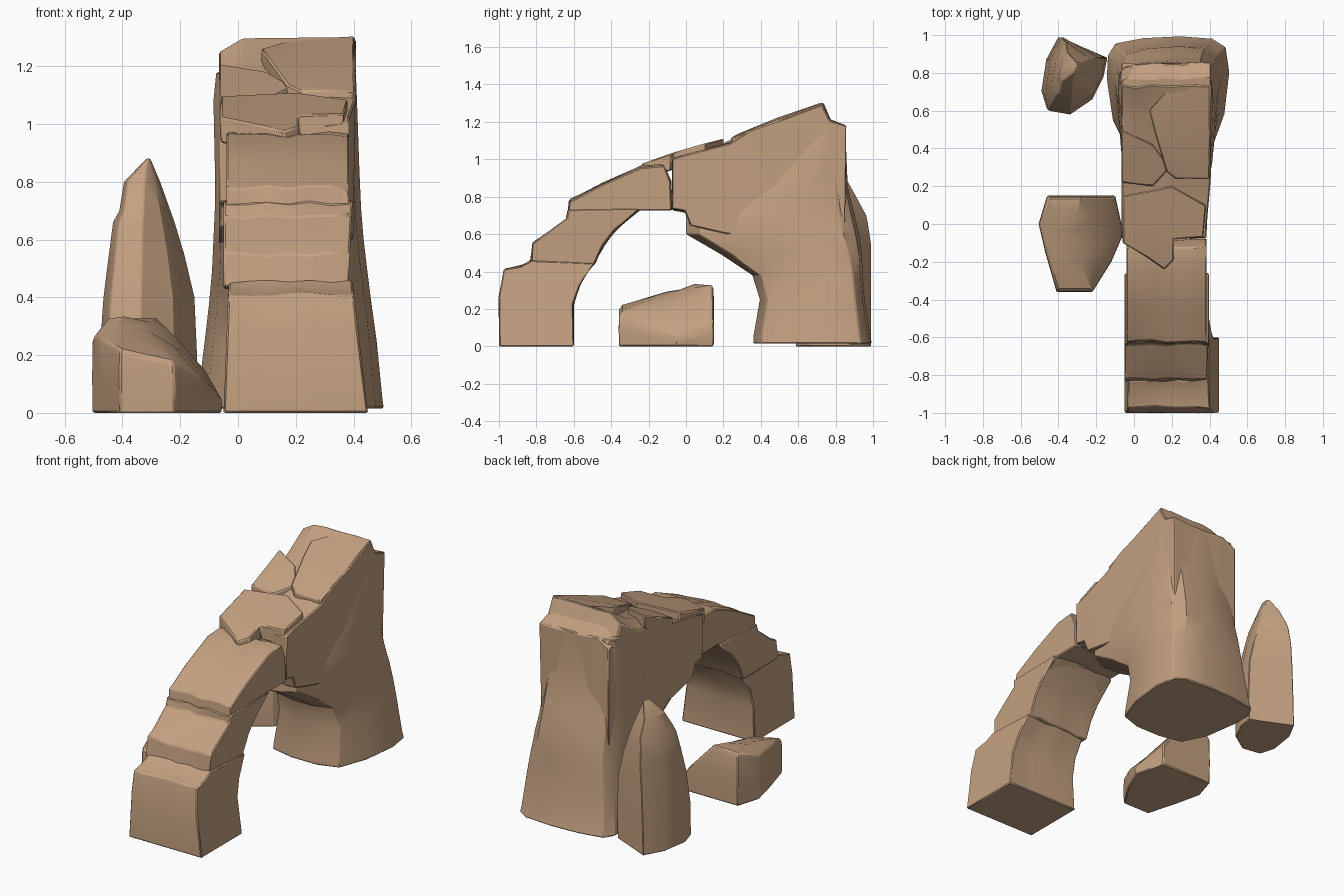
import bpy, bmesh, math, random
from mathutils import Vector

random.seed(7)
old = bpy.data.objects.get("Cube")
if old:
    bpy.data.objects.remove(old, do_unlink=True)

stone = bpy.data.materials.new("sandstone")
stone.use_nodes = True
COLOUR = (0.55, 0.355, 0.22, 1)
stone.diffuse_color = COLOUR
stone.node_tree.nodes["Principled BSDF"].inputs["Base Color"].default_value = COLOUR


def lerp_table(table, t):
    """Linear lookup in a sorted list of (key, value)."""
    for (a, va), (b, vb) in zip(table, table[1:]):
        if t <= b:
            return va + (vb - va) * max(0, (t - a) / (b - a))
    return table[-1][1]


def finish(name, bm, bevel):
    bmesh.ops.recalc_face_normals(bm, faces=bm.faces)
    big = [f for f in bm.faces if len(f.verts) > 4]
    bmesh.ops.triangulate(bm, faces=big)
    mesh = bpy.data.meshes.new(name)
    bm.to_mesh(mesh)
    bm.free()
    obj = bpy.data.objects.new(name, mesh)
    bpy.context.collection.objects.link(obj)
    mesh.materials.append(stone)
    mod = obj.modifiers.new("worn_edges", "BEVEL")
    mod.width, mod.segments, mod.angle_limit = bevel, 1, math.radians(40)
    bpy.ops.object.select_all(action="DESELECT")
    bpy.context.view_layer.objects.active = obj
    obj.select_set(True)
    bpy.ops.object.shade_smooth_by_angle(angle=math.radians(28))
    return obj


def loft(name, rings, bevel=0.006):
    """Skin a stack of equal-length point rings and cap both ends."""
    bm = bmesh.new()
    loops = [[bm.verts.new(p) for p in ring] for ring in rings]
    for a, b in zip(loops, loops[1:]):
        for i in range(len(a)):
            j = (i + 1) % len(a)
            bm.faces.new((a[i], a[j], b[j], b[i]))
    bm.faces.new(loops[0])
    bm.faces.new(loops[-1])
    return finish(name, bm, bevel)


def block(name, profile, left, right, shape=None, wear=0.007, cuts=6):
    """Side profile (y, z) carried across x; left and right give x at a height."""
    rings = []
    for k in range(cuts + 1):
        t, ring = k / cuts, []
        for y, z in profile:
            x = left(z) + (right(z) - left(z)) * t
            r = wear if z > 0.01 else 0
            p = Vector((x, y + random.uniform(-r, r), z + random.uniform(-r, r)))
            ring.append(shape(p) if shape else p)
        rings.append(ring)
    return loft(name, rings)


# Slope of the ramp along the top of the arch
RAMP = [(-0.62, 0.76), (-0.24, 0.965), (0, 1.05), (0.24, 1.11), (0.35, 1.17), (0.73, 1.3), (0.77, 1.22)]


def slab(name, outline, rise, depth):
    """Broken stone layer sunk into the ramp."""
    rings = [[(x, y, lerp_table(RAMP, y) + h) for x, y in outline] for h in (rise - depth, rise)]
    return loft(name, rings)


# Front foot of the arch
block("arch_foot",
      [(-1, 0), (-0.6, 0), (-0.605, 0.22), (-0.57, 0.33), (-0.5, 0.44), (-0.83, 0.455),
       (-0.88, 0.43), (-0.97, 0.41), (-0.995, 0.27)],
      lambda z: -0.05 + 0.04 * z, lambda z: 0.45 - 0.12 * z)

# Leaning stones of the arch
block("arch_lower_stone",
      [(-0.83, 0.44), (-0.49, 0.435), (-0.44, 0.54), (-0.38, 0.62), (-0.25, 0.73), (-0.63, 0.73),
       (-0.64, 0.68), (-0.76, 0.59), (-0.82, 0.55)],
      lambda z: -0.05, lambda z: 0.39 + 0.05 * (z - 0.6))
block("arch_upper_stone",
      [(-0.63, 0.70), (-0.42, 0.6), (-0.25, 0.73), (-0.07, 0.73), (-0.08, 0.88), (-0.12, 0.97),
       (-0.24, 0.96), (-0.45, 0.87), (-0.62, 0.78)],
      lambda z: -0.04, lambda z: 0.385)


def weather_crown(p):
    """Lower the ramp beside the raised layers, round the crown, slim the front."""
    if p.z > 1.08 and p.x < 0.1 and p.y < 0.7:
        p.z -= 0.03
    if p.z > 1.15 and p.x < 0:
        p.z -= 0.05
    if p.y < 0.1 and p.x > 0.3:
        p.x -= 0.02
    return p


# Keystone and crown in one mass
block("arch_crown",
      [(-0.07, 0.73), (0, 0.72), (0.02, 0.65), (0.2, 0.6), (0.6, 0.55), (0.85, 0.5),
       (0.85, 1.18), (0.77, 1.21), (0.73, 1.3), (0.55, 1.22), (0.35, 1.15), (0.24, 1.09),
       (0, 1.03), (-0.07, 1.0)],
      lambda z: -0.065, lambda z: 0.39 + 0.015 * z, weather_crown)

# Rear pillar: rounded footprint, flared at the ground, haunch reaching forward under the crown
PLAN = [(0, 0.65), (0.05, 0.3), (0.17, 0.05), (0.4, 0), (0.65, 0), (0.86, 0.07), (0.96, 0.35),
        (1, 0.7), (0.97, 0.91), (0.86, 0.98), (0.6, 1), (0.3, 0.985), (0.07, 0.94), (0.01, 0.84)]
LEVELS = [(0.015, -0.145, 0.505, 0.36, 0.995), (0.05, -0.14, 0.5, 0.36, 0.985),
          (0.25, -0.115, 0.48, 0.395, 0.955), (0.38, -0.1, 0.462, 0.355, 0.945),
          (0.49, -0.09, 0.448, 0.19, 0.94), (0.6, -0.085, 0.435, 0, 0.925),
          (0.71, -0.08, 0.426, 0, 0.9), (0.85, -0.08, 0.42, 0.2, 0.865),
          (1.08, -0.085, 0.412, 0.4, 0.855), (1.18, -0.075, 0.408, 0.62, 0.85)]
loft("rear_pillar", [[(x0 + (x1 - x0) * u, y0 + (y1 - y0) * v, z) for u, v in PLAN]
                     for z, x0, x1, y0, y1 in LEVELS])

# Broken layers on the ramp
slab("keystone_tongue", [(-0.06, -0.1), (0.06, -0.17), (0.16, -0.24), (0.21, -0.19), (0.21, -0.08),
                         (0.365, -0.07), (0.38, 0.1), (0.2, 0.2), (-0.06, 0.15)], 0.01, 0.09)
slab("crown_layer", [(0.17, 0.28), (0.22, 0.24), (0.4, 0.24), (0.405, 0.73), (0.2, 0.735),
                     (0.08, 0.6), (0.11, 0.48)], 0.005, 0.09)
slab("left_layer", [(-0.065, 0.22), (0.1, 0.2), (0.19, 0.3), (0.1, 0.42), (-0.065, 0.5)], -0.012, 0.08)

# Standing spire beside the pillar: sheer back, stepped left shoulder, straight right slope
BASE = [(-0.4, 0.99), (-0.14, 0.88), (-0.16, 0.78), (-0.22, 0.66), (-0.34, 0.58), (-0.46, 0.6),
        (-0.49, 0.7), (-0.465, 0.87)]
EAST = [(0, 0.96), (0.25, 1), (0.4, 0.94), (0.6, 0.66), (0.8, 0.24), (0.88, 0.04)]
WEST = [(0, 1), (0.35, 0.9), (0.55, 0.76), (0.66, 0.68), (0.7, 0.56), (0.8, 0.47), (0.88, 0.04)]
DEPTH = [(0, 0.97), (0.2, 1), (0.45, 0.88), (0.7, 0.62), (0.88, 0.14)]
APEX = Vector((-0.31, 0.84))


def spire_point(x, y, z):
    side = lerp_table(EAST if x > APEX.x else WEST, z)
    depth = lerp_table(DEPTH, z)
    if y > APEX.y:
        depth = min(1, depth * 1.35)
    return (APEX.x + (x - APEX.x) * side, APEX.y + (y - APEX.y) * depth, z)


loft("standing_spire", [[spire_point(x, y, z) for x, y in BASE]
                        for z in (0, 0.2, 0.4, 0.55, 0.66, 0.7, 0.8, 0.88)])

# Low boulder under the arch, sheer at the back, sloping away to the front and side
RIM = [(-0.46, 0.15), (-0.28, 0.15), (-0.1, 0.15), (-0.055, -0.05), (-0.12, -0.2), (-0.22, -0.36),
       (-0.41, -0.36), (-0.47, -0.15), (-0.505, 0)]
CENTRE = Vector((-0.33, -0.06))
ACROSS = [(-0.5, 0.3), (-0.4, 0.36), (-0.25, 0.325), (-0.19, 0.25), (-0.1, 0.13), (-0.05, 0.05)]


def boulder_top(x, y):
    return max(0.03, lerp_table(ACROSS, x) * (0.99 + 0.8 * min(0, y - 0.12)))


def boulder_ring(scale, height):
    pts = [CENTRE + (Vector(p) - CENTRE) * scale for p in RIM]
    return [(p.x, p.y, boulder_top(p.x, p.y) * height) for p in pts]


loft("low_boulder", [boulder_ring(s, h) for s, h in
                     [(0.99, 0), (1, 0.45), (0.99, 0.92), (0.94, 1), (0.5, 1), (0.1, 1)]])
